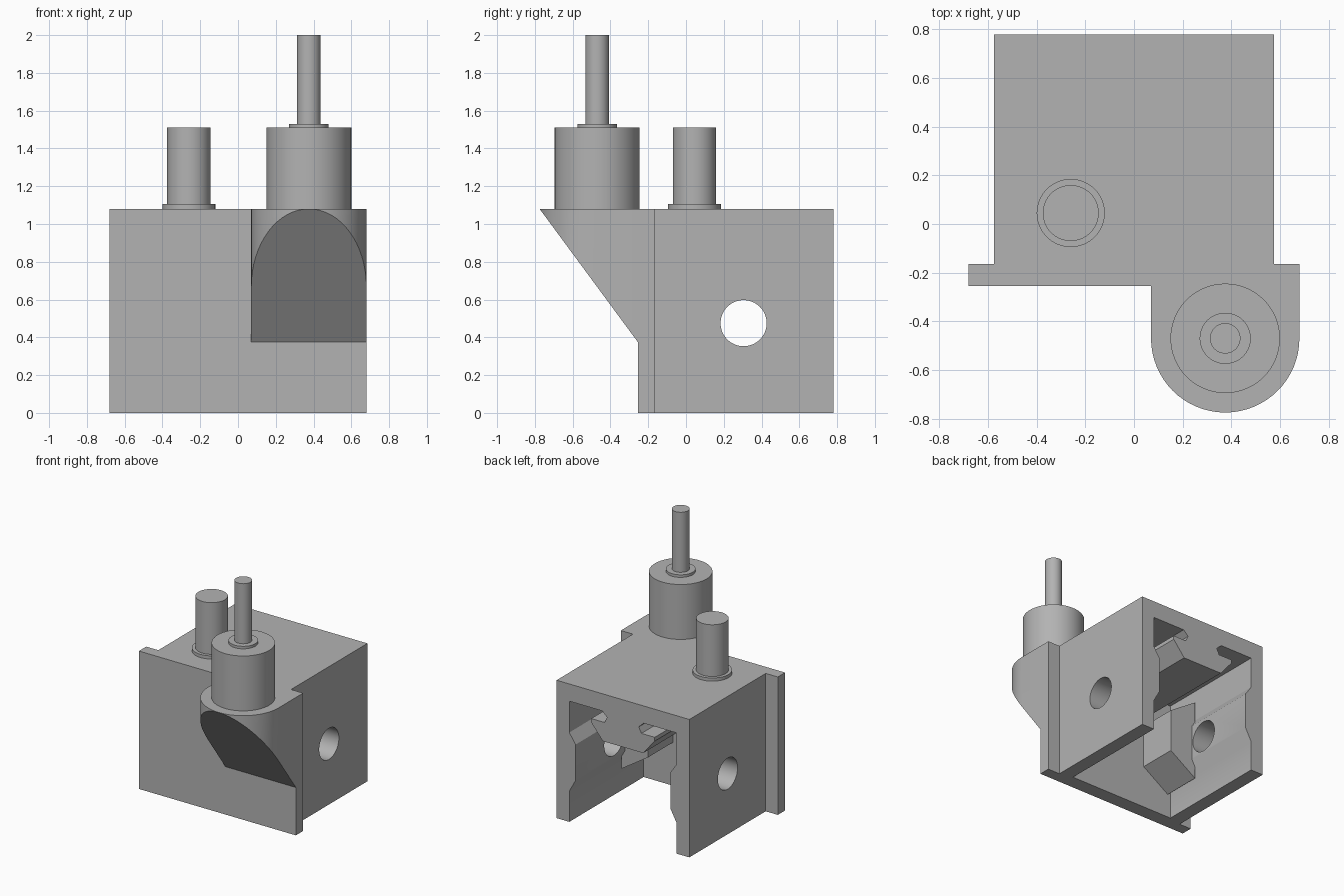
import bpy, bmesh, math
from mathutils import Vector

if "Cube" in bpy.data.objects:
    bpy.data.objects.remove(bpy.data.objects["Cube"], do_unlink=True)

grey = bpy.data.materials.new("plain grey")
grey.use_nodes = True
grey.diffuse_color = (0.45, 0.45, 0.45, 1)
grey.node_tree.nodes["Principled BSDF"].inputs["Base Color"].default_value = (0.45, 0.45, 0.45, 1)


def finish(bm, name):
    bmesh.ops.recalc_face_normals(bm, faces=bm.faces)
    mesh = bpy.data.meshes.new(name)
    bm.to_mesh(mesh)
    bm.free()
    mesh.materials.append(grey)
    obj = bpy.data.objects.new(name, mesh)
    bpy.context.collection.objects.link(obj)
    return obj


def prism(points, axis, start, end):
    """Extrude a closed outline along y or z."""
    bm = bmesh.new()
    place = (lambda a, b: (a, start, b)) if axis == "y" else (lambda a, b: (a, b, start))
    face = bm.faces.new([bm.verts.new(place(a, b)) for a, b in points])
    out = bmesh.ops.extrude_face_region(bm, geom=[face])
    shift = Vector((0, end - start, 0)) if axis == "y" else Vector((0, 0, end - start))
    bmesh.ops.translate(bm, verts=[v for v in out["geom"] if isinstance(v, bmesh.types.BMVert)], vec=shift)
    return bm


def smooth(obj):
    bpy.ops.object.select_all(action="DESELECT")
    obj.select_set(True)
    bpy.context.view_layer.objects.active = obj
    bpy.ops.object.shade_smooth_by_angle()


def post(name, x, y, radius, bottom, top):
    ring = [(x + radius * math.cos(i * math.tau / 64), y + radius * math.sin(i * math.tau / 64))
            for i in range(64)]
    smooth(finish(prism(ring, "z", bottom, top), name))


TOP = 1.08
INNER = -0.14   # inner face of the front wall

# Housing: walls with a thick middle band and a hanging rail under the roof
half = [(0.465, 0), (0.465, 0.24), (0.41, 0.34), (0.41, 0.62), (0.465, 0.7),
        (0.465, 0.945), (0.18, 0.945), (0.137, 0.905), (0.16, 0.86),
        (0.275, 0.86), (0.275, 0.83), (0.175, 0.71)]
outline = [(-0.575, 0), (-0.575, TOP), (0.575, TOP), (0.575, 0)]
outline += half + [(-x, z) for x, z in reversed(half)]
housing = finish(prism(outline, "y", INNER, 0.78), "housing")

# Cross hole through both side walls
bpy.ops.mesh.primitive_cylinder_add(vertices=64, radius=0.122, depth=3,
                                    location=(0, 0.305, 0.475), rotation=(0, math.pi / 2, 0))
cutter = bpy.context.object
cutter.hide_render = True
cut = housing.modifiers.new("cross_hole", "BOOLEAN")
cut.operation = "DIFFERENCE"
cut.solver = "EXACT"
cut.object = cutter
bpy.ops.object.select_all(action="DESELECT")
bpy.context.view_layer.objects.active = housing
housing.select_set(True)
bpy.ops.object.modifier_apply(modifier=cut.name)
bpy.data.objects.remove(cutter, do_unlink=True)
smooth(housing)

# Front wall with side flanges
wall = [(0.68, -0.255), (0.68, -0.165), (0.575, -0.165), (0.575, INNER)]
finish(prism(wall + [(-x, y) for x, y in reversed(wall)], "z", 0, TOP), "front_wall")

# Wedge guides inside the side walls
for side, name in ((1, "left_guide"), (-1, "right_guide")):
    wedge = [(0.44, 0.19), (0.21, 0.34), (0.21, 0.68), (0.44, 0.83)]
    finish(prism([(side * x, z) for x, z in wedge], "y", INNER, 0.17), name)

# Rounded motor bracket with its underside sliced at a slope
cx, cy, r = 0.375, -0.47, 0.305
arc = [(cx + r * math.cos(math.pi * i / 32), cy - r * math.sin(math.pi * i / 32)) for i in range(33)]
bm = prism([(cx - r, -0.255), (cx + r, -0.255)] + arc, "z", 0, TOP)
low, high = Vector((0, -0.255, 0.375)), Vector((0, cy - r, TOP))
normal = (high - low).cross(Vector((1, 0, 0))).normalized()
if normal.z > 0:
    normal = -normal
bmesh.ops.bisect_plane(bm, geom=bm.verts[:] + bm.edges[:] + bm.faces[:], dist=0.0001,
                       plane_co=low, plane_no=normal, clear_outer=True)
bmesh.ops.holes_fill(bm, edges=[e for e in bm.edges if e.is_boundary], sides=0)
smooth(finish(bm, "bracket"))

# Motor with collar and shaft
post("motor", cx, cy, 0.225, TOP, 1.51)
post("motor_collar", cx, cy, 0.105, 1.51, 1.53)
post("motor_shaft", cx, cy, 0.0625, 1.53, 2.0)

# Short post with its flange
post("post_flange", -0.26, 0.045, 0.14, TOP, 1.105)
post("short_post", -0.26, 0.045, 0.115, 1.105, 1.51)
